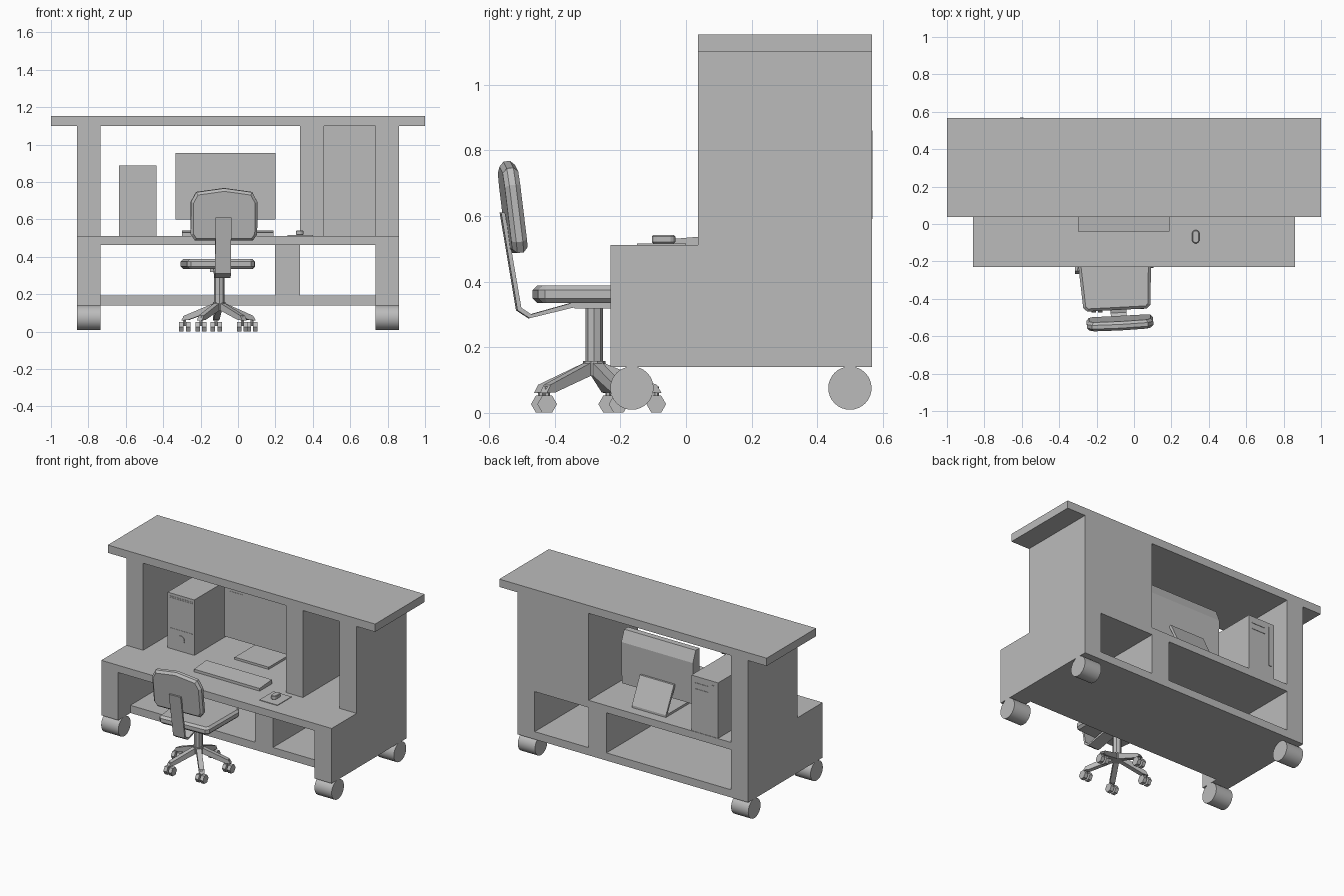
import bpy, bmesh, math
from mathutils import Matrix, Vector

if "Cube" in bpy.data.objects:
    bpy.data.objects.remove(bpy.data.objects["Cube"])

grey = bpy.data.materials.new("plain_grey")
grey.diffuse_color = (0.5, 0.5, 0.5, 1)
grey.use_nodes = True
grey.node_tree.nodes["Principled BSDF"].inputs["Base Color"].default_value = grey.diffuse_color


def finish(name, bm, smooth=False):
    bmesh.ops.recalc_face_normals(bm, faces=bm.faces)
    me = bpy.data.meshes.new(name)
    bm.to_mesh(me)
    bm.free()
    me.materials.append(grey)
    ob = bpy.data.objects.new(name, me)
    bpy.context.collection.objects.link(ob)
    if smooth:
        bpy.ops.object.select_all(action='DESELECT')
        ob.select_set(True)
        bpy.context.view_layer.objects.active = ob
        bpy.ops.object.shade_smooth_by_angle(angle=math.radians(35))
    return ob


def box(name, x, y, z):
    bm = bmesh.new()
    bmesh.ops.create_cube(bm, size=1)
    for v in bm.verts:
        v.co = [a + (b - a) * (c + 0.5) for (a, b), c in zip((x, y, z), v.co)]
    return finish(name, bm)


def prism(name, pts, lo, hi, axis="x", bevel=0, turn=None):
    """Extrude a profile: (y, z) along x, (x, z) along y, or (x, y) along z."""
    put = {"x": lambda p, d: (d, p[0], p[1]),
           "y": lambda p, d: (p[0], d, p[1]),
           "z": lambda p, d: (p[0], p[1], d)}[axis]
    bm = bmesh.new()
    a = [bm.verts.new(put(p, lo)) for p in pts]
    b = [bm.verts.new(put(p, hi)) for p in pts]
    caps = [bm.faces.new(a), bm.faces.new(b)]
    for i in range(len(pts)):
        j = (i + 1) % len(pts)
        bm.faces.new((a[i], a[j], b[j], b[i]))
    if bevel:
        rim = list({e for f in caps for e in f.edges})
        bmesh.ops.bevel(bm, geom=rim, offset=bevel, segments=1, affect='EDGES')
    if turn:
        bm.transform(turn)
    return finish(name, bm)


def cylinder(name, centre, r, length, axis="x", sides=32, smooth=True, spin=0):
    rot = {"x": Matrix.Rotation(math.pi / 2, 4, 'Y'),
           "y": Matrix.Rotation(math.pi / 2, 4, 'X'), "z": Matrix()}[axis]
    bm = bmesh.new()
    bmesh.ops.create_cone(bm, cap_ends=True, segments=sides, radius1=r, radius2=r, depth=length,
                          matrix=Matrix.Translation(centre) @ Matrix.Rotation(spin, 4, 'Z') @ rot)
    return finish(name, bm, smooth)


# Desk carcass
side = [(-.23, .14), (.567, .14), (.567, 1.1), (.037, 1.1), (.037, .512), (-.23, .512)]
for s, n in ((-1, "left"), (1, "right")):
    prism(n + "_side_panel", side, s * .735, s * .862)
    for y, e in ((-.165, "front"), (.50, "back")):
        cylinder(f"{n}_{e}_wheel", (s * .798, y, .075), .066, .128)
box("work_surface", (-.735, .735), (-.23, .567), (.463, .512))
box("bottom_shelf", (-.735, .735), (-.10, .567), (.14, .192))
box("lower_divider", (.198, .332), (-.10, .567), (.192, .463))
box("upper_divider", (.332, .46), (.037, .567), (.512, 1.1))
box("cupboard_back", (.46, .735), (.50, .567), (.512, 1.1))
box("desk_top", (-1, 1), (.037, .567), (1.1, 1.153))

# Computer tower with thin front and back details
box("tower", (-.635, -.435), (.155, .564), (.512, .887))
for z in (.865, .855, .65):
    box("tower_slot", (-.62, -.45), (.153, .155), (z, z + .003))
cylinder("tower_button", (-.535, .153, .59), .028, .006, "y")
box("tower_back_plate", (-.61, -.59), (.564, .569), (.59, .86))
for z in (.84, .80):
    box("tower_vent", (-.56, -.46), (.564, .567), (z, z + .004))

# Monitor, foot and leaning strut
shell = [(.335, .60), (.40, .60), (.405, .88), (.375, .955), (.335, .955)]
prism("monitor", shell, -.335, .20)
box("screen", (-.31, .175), (.332, .335), (.635, .935))
box("monitor_mark", (-.295, -.195), (.33, .332), (.912, .918))
box("monitor_foot", (-.20, .055), (.25, .50), (.512, .527))
prism("monitor_strut", [(.485, .527), (.50, .527), (.415, .70), (.395, .70)], -.20, .055)

# Keyboard, mouse and mat
prism("keyboard", [(-.04, .512), (.09, .512), (.09, .541), (-.04, .53)], -.30, .19)
box("mouse_mat", (.265, .40), (-.15, .0), (.512, .516))
oval = [(.33 + .02 * math.cos(t), -.068 + (.016 if math.sin(t) > 0 else -.016) + .02 * math.sin(t))
        for t in [math.pi * (k + .5) / 6 for k in range(12)]]
prism("mouse", oval, .516, .542, "z", bevel=.004)

# Chair, turned slightly away from the desk
CX, CY = -.10, -.28
pivot = Vector((CX, CY, 0))
turn = Matrix.Translation(pivot) @ Matrix.Rotation(math.radians(3), 4, 'Z') @ Matrix.Translation(-pivot)
seat = [(-.28, -.44), (-.26, -.46), (.06, -.46), (.08, -.44), (.10, -.13), (.07, -.08),
        (-.27, -.08), (-.30, -.13)]
prism("seat", seat, .335, .388, "z", bevel=.014, turn=turn)
half = [(0, .768), (.15, .747), (.178, .695), (.178, .52), (.155, .487)]
back = [(CX + .012 + x, z) for x, z in half] + [(CX + .012 - x, z) for x, z in reversed(half[1:])]
lean = (Matrix.Translation((0, -.53, .62)) @ Matrix.Rotation(math.radians(7), 4, 'X')
        @ Matrix.Translation((0, 0, -.62)))
prism("backrest", back, -.024, .024, "y", bevel=.014, turn=turn @ lean)
strap = [(-.30, .335), (-.35, .335), (-.475, .30), (-.505, .32), (-.555, .61),
         (-.567, .61), (-.517, .312), (-.48, .288), (-.34, .322), (-.30, .322)]
prism("back_bracket", strap, -.135, -.05, turn=turn)
cylinder("stem", (CX, CY, .24), .027, .20, "z", sides=8, smooth=False)
cylinder("hub", (CX, CY, .135), .034, .045, "z", sides=10, smooth=False)
box("seat_plate", (CX - .05, CX + .05), (CY - .06, CY + .06), (.318, .337))

# Five sloping legs with paired castors
leg = [(.02, .155), (.19, .085), (.205, .06), (.17, .062), (.02, .115)]
for k in range(5):
    a = math.radians(23 + 72 * k)
    place = Matrix.Translation(pivot) @ Matrix.Rotation(a, 4, 'Z')
    spun = place @ Matrix.Rotation(-math.pi / 2, 4, 'Z')
    prism("chair_leg", leg, -.016, .016, turn=spun)
    foot = place @ Vector((.19, 0, .03))
    cylinder("castor_pin", foot + Vector((0, 0, .025)), .009, .05, "z", 6, False)
    for s in (-1, 1):
        cylinder("castor", foot + Vector((s * .018, 0, -.004)), .03, .024, "x", 6, False)
